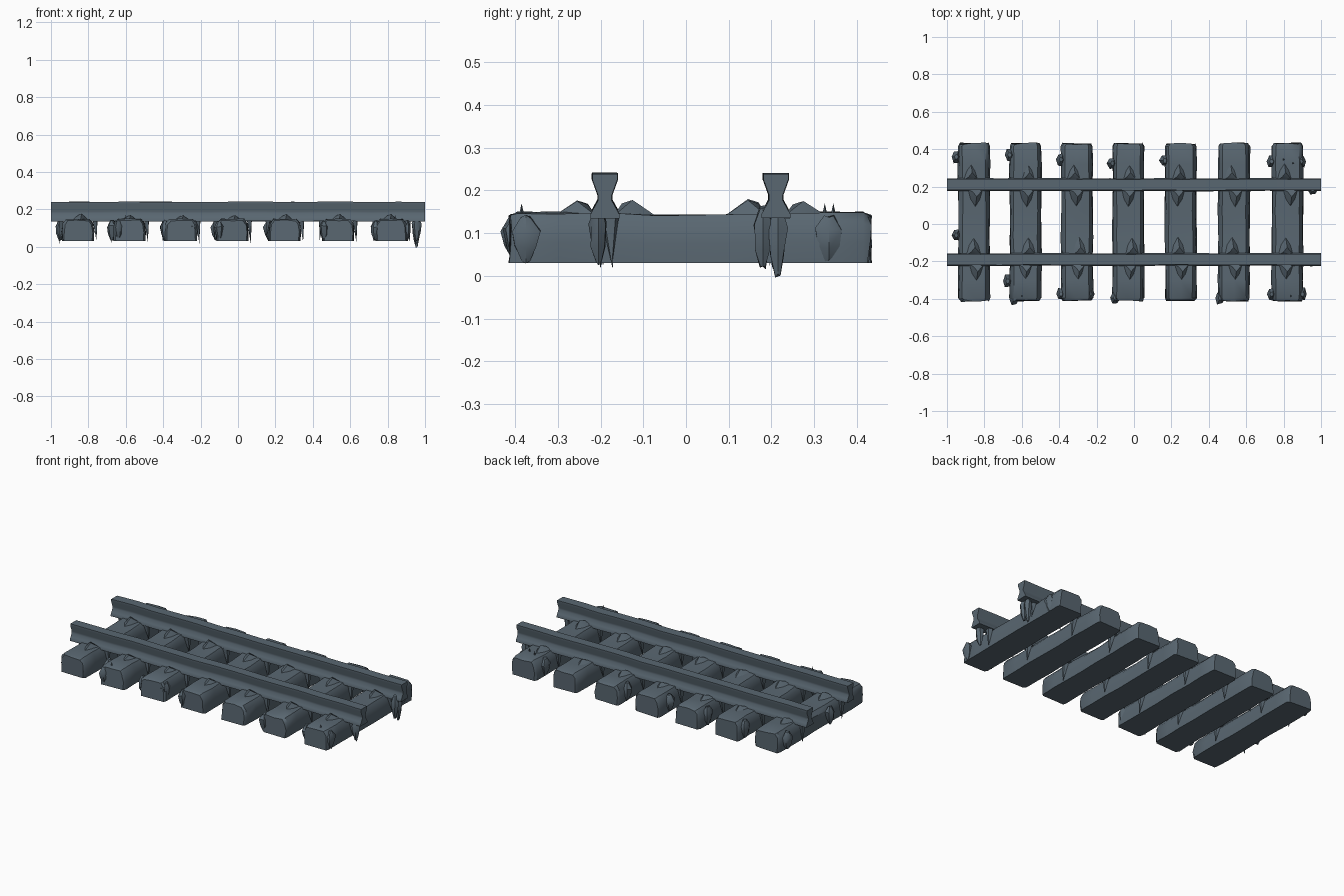
import bpy, bmesh, math, random
from mathutils import Vector

if "Cube" in bpy.data.objects:
    bpy.data.objects.remove(bpy.data.objects["Cube"])

random.seed(4)
slate = bpy.data.materials.new("slate_grey")
slate.diffuse_color = (0.10, 0.135, 0.165, 1)
slate.use_nodes = True
slate.node_tree.nodes["Principled BSDF"].inputs["Base Color"].default_value = slate.diffuse_color


def finish(bm, name, angle=40):
    bmesh.ops.recalc_face_normals(bm, faces=bm.faces)
    me = bpy.data.meshes.new(name)
    bm.to_mesh(me)
    bm.free()
    ob = bpy.data.objects.new(name, me)
    bpy.context.collection.objects.link(ob)
    me.materials.append(slate)
    bpy.ops.object.select_all(action='DESELECT')
    ob.select_set(True)
    bpy.context.view_layer.objects.active = ob
    bpy.ops.object.shade_smooth_by_angle(angle=math.radians(angle))
    return ob


def jit(a):
    return random.uniform(-a, a)


def loft(bm, rings):
    """Skin a list of closed vertex rings and cap both ends."""
    rows = [[bm.verts.new(p) for p in r] for r in rings]
    n = len(rows[0])
    for a, b in zip(rows, rows[1:]):
        for i in range(n):
            bm.faces.new((a[i], a[(i + 1) % n], b[(i + 1) % n], b[i]))
    bm.faces.new(rows[0])
    bm.faces.new(rows[-1][::-1])


# Rails: flared head, narrow web, spreading foot
HALF = [(0.029, 0.240), (0.029, 0.226), (0.016, 0.190), (0.016, 0.178),
        (0.027, 0.158), (0.034, 0.145), (0.034, 0.136)]
PROFILE = HALF + [(-y, z) for y, z in reversed(HALF)]
RAIL_Y = (-0.19, 0.21)
for ry, label in zip(RAIL_Y, ("front_rail", "back_rail")):
    bm = bmesh.new()
    rings = []
    for i in range(15):
        x = -1 + 2 * i / 14
        dy, dz = jit(0.002), jit(0.002)
        rings.append([(x, ry + y + dy, z + dz) for y, z in PROFILE])
    loft(bm, rings)
    finish(bm, label, 30)

# Sleepers: worn wooden blocks with chamfered section and uneven ends
TIE_X = (-0.855, -0.58, -0.305, -0.03, 0.25, 0.535, 0.82)
W, B, T = 0.083, 0.03, 0.146
SECTION = [(-W, B), (W, B), (W + 0.002, 0.08), (W - 0.003, T - 0.022),
           (W - 0.02, T), (0, T + 0.001), (-W + 0.02, T),
           (-W + 0.003, T - 0.022), (-W - 0.002, 0.08)]
for k, tx in enumerate(TIE_X):
    bm = bmesh.new()
    rings = []
    ys = (-0.41, -0.395, -0.30, -0.19, -0.07, 0.07, 0.21, 0.32, 0.415, 0.43)
    for i, y in enumerate(ys):
        end = i in (0, len(ys) - 1)
        s = 0.9 if end else 1
        dip = 0.004 if abs(y) > 0.15 else -0.002
        rings.append([(tx + x * s + jit(0.003),
                       y + (jit(0.006) if end else 0),
                       B if z == B else z * (0.95 if end else 1) + jit(0.003) + dip - 0.003)
                      for x, z in SECTION])
    loft(bm, rings)
    finish(bm, f"sleeper_{k + 1}")


def chunk(bm, x, y, z0, z1, r, sx=1.0, sy=1.0):
    """Splintered lump: ragged six-sided column tapering to both ends."""
    rings = []
    for t, s in ((0, 0.3), (0.3, 0.75), (0.7, 1), (1, 0.35)):
        rings.append([(x + math.cos(a) * r * s * sx * random.uniform(0.8, 1.2),
                       y + math.sin(a) * r * s * sy * random.uniform(0.8, 1.2),
                       z0 + (z1 - z0) * t + jit(0.006))
                      for a in (j * math.tau / 6 for j in range(6))])
    loft(bm, rings)


# Splintered lumps on the sides and corners of the sleepers
bm = bmesh.new()
for x, y in ((-0.95, 0.36), (-0.95, -0.06), (-0.665, 0.37), (-0.675, -0.305),
             (-0.64, -0.40), (-0.39, 0.345), (-0.39, -0.375), (-0.235, -0.375),
             (-0.115, 0.325), (-0.10, -0.395), (0.165, 0.34), (0.46, -0.395),
             (0.735, 0.335), (0.895, 0.335), (0.735, -0.375), (0.90, -0.375)):
    chunk(bm, x, y, 0.035, 0.14, 0.032, 0.85, 1.1)
finish(bm, "sleeper_splinters")

# Rail fastenings: low fins sloping down from the rail foot on each sleeper
bm = bmesh.new()
for tx in TIE_X:
    for ry in RAIL_Y:
        for side in (-1, 1):
            x, h = tx + jit(0.02), random.uniform(0.165, 0.182)
            y0, w = ry + side * 0.02, 0.045
            base = [bm.verts.new((x + a, y0 + side * b, 0.14)) for a, b in
                    ((-w, 0), (w, 0), (w * 0.6, 0.06), (0, 0.10), (-w * 0.6, 0.06))]
            ridge = [bm.verts.new((x - 0.012, y0 + side * 0.02, h - 0.008)),
                     bm.verts.new((x + 0.008, y0 + side * 0.045, h))]
            p, q = ridge
            for f in ((base[0], base[1], p), (base[1], q, p), (base[1], base[2], q),
                      (base[2], base[3], q), (base[3], base[4], q),
                      (base[4], p, q), (base[4], base[0], p), base):
                bm.faces.new(f)
finish(bm, "rail_fastenings", 30)

# Hanging shards: thin spikes under the rails beside the sleepers
bm = bmesh.new()
for tx in TIE_X:
    for ry in RAIL_Y:
        for side in (-1, 1):
            x, y = tx + side * 0.09, ry + jit(0.015)
            tip = Vector((x + side * 0.008, y + jit(0.01), random.uniform(0.015, 0.05)))
            top = [bm.verts.new((x + a, y + b, 0.142)) for a, b in
                   ((-0.012, -0.022), (0.012, -0.014), (0.014, 0.014), (-0.012, 0.022))]
            v = bm.verts.new(tip)
            bm.faces.new(top)
            for i in range(4):
                bm.faces.new((top[i], top[(i + 1) % 4], v))
# Larger broken pieces at the right end of the track
for y, z0 in ((-0.205, 0.03), (0.18, 0.02), (0.215, 0.0)):
    chunk(bm, 0.955, y, z0, 0.16, 0.024)
# Small upright thorns near the sleeper ends
for x, y in ((0.80, 0.345), (0.85, 0.325), (0.84, -0.385), (-0.60, -0.385)):
    ring = [bm.verts.new((x + math.cos(a) * 0.009, y + math.sin(a) * 0.009, 0.135))
            for a in (0, 2.1, 4.2)]
    v = bm.verts.new((x, y, 0.17))
    bm.faces.new(ring)
    for i in range(3):
        bm.faces.new((ring[i], ring[(i + 1) % 3], v))
finish(bm, "hanging_shards", 30)
